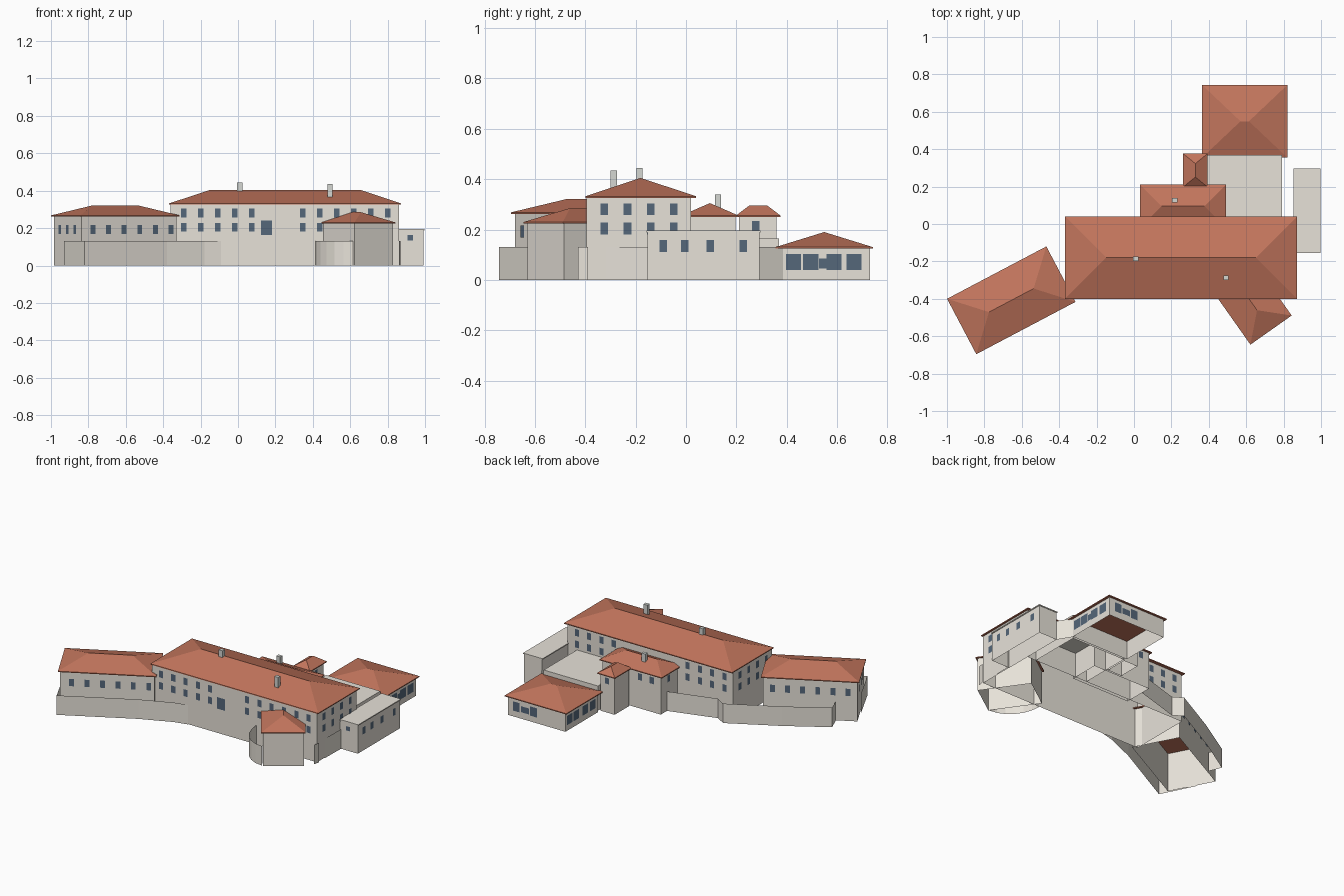
import bpy, bmesh
from math import radians, cos, sin
from mathutils import Vector

cube = bpy.data.objects.get("Cube")
if cube:
    bpy.data.objects.remove(cube, do_unlink=True)


def material(name, rgb):
    m = bpy.data.materials.new(name)
    m.use_nodes = True
    m.diffuse_color = (*rgb, 1)
    m.node_tree.nodes["Principled BSDF"].inputs["Base Color"].default_value = (*rgb, 1)
    return m


WALL = material("pale plaster", (0.81, 0.77, 0.70))
TILE = material("terracotta tile", (0.54, 0.178, 0.108))
GLASS = material("blue grey glass", (0.09, 0.135, 0.195))
STONE = material("chimney stone", (0.66, 0.68, 0.65))


def finish(name, bm, mat):
    mesh = bpy.data.meshes.new(name)
    bm.to_mesh(mesh)
    bm.free()
    mesh.materials.append(mat)
    ob = bpy.data.objects.new(name, mesh)
    bpy.context.collection.objects.link(ob)
    return ob


def rect(cx, cy, length, width, angle=0):
    """Corners of a rotated rectangle, counter-clockwise from local front left."""
    a = radians(angle)
    out = []
    for sx, sy in ((-1, -1), (1, -1), (1, 1), (-1, 1)):
        x, y = sx * length / 2, sy * width / 2
        out.append((cx + x * cos(a) - y * sin(a), cy + x * sin(a) + y * cos(a)))
    return out


def sheet(name, path, height, closed=False, top=False):
    """Upright walls along a path, open underneath."""
    bm = bmesh.new()
    low = [bm.verts.new((x, y, 0)) for x, y in path]
    high = [bm.verts.new((x, y, height)) for x, y in path]
    n = len(path)
    for i in range(n if closed else n - 1):
        j = (i + 1) % n
        bm.faces.new((low[i], low[j], high[j], high[i]))
    if top:
        bm.faces.new(high)
    return finish(name, bm, WALL)


def box(name, centre, size, mat):
    bm = bmesh.new()
    bmesh.ops.create_cube(bm, size=1)
    bmesh.ops.scale(bm, vec=size, verts=bm.verts)
    bmesh.ops.translate(bm, vec=centre, verts=bm.verts)
    return finish(name, bm, mat)


def hip_roof(name, corners, z0, z1, inset):
    """Hipped roof with a thin fascia, its ridge along the first side."""
    bm = bmesh.new()
    base = [bm.verts.new((x, y, z0 - 0.006)) for x, y in corners]
    rim = [bm.verts.new((x, y, z0)) for x, y in corners]
    c = [Vector(p) for p in corners]
    a, b = (c[0] + c[3]) / 2, (c[1] + c[2]) / 2
    step = (b - a).normalized() * inset
    left = bm.verts.new((*(a + step), z1))
    right = bm.verts.new((*(b - step), z1))
    bm.faces.new(base[::-1])
    for i in range(4):
        j = (i + 1) % 4
        bm.faces.new((base[i], base[j], rim[j], rim[i]))
    bm.faces.new((rim[0], rim[1], right, left))
    bm.faces.new((rim[1], rim[2], right))
    bm.faces.new((rim[2], rim[3], left, right))
    bm.faces.new((rim[3], rim[0], left))
    return finish(name, bm, TILE)


def windows(name, p, q, spots, z0, z1, width=0.03):
    """Panes just outside the wall from p to q, at fractions of its length."""
    p, q = Vector(p), Vector(q)
    d = (q - p).normalized()
    normal = Vector((d.y, -d.x))
    bm = bmesh.new()
    for t in spots:
        mid = p.lerp(q, t) + normal * 0.003
        a, b = mid - d * width / 2, mid + d * width / 2
        bm.faces.new([bm.verts.new((*v, z)) for v, z in ((a, z0), (b, z0), (b, z1), (a, z1))])
    return finish(name, bm, GLASS)


def spread(n, a=0.1, b=0.9):
    return [a + (b - a) * i / (n - 1) for i in range(n)]


# Main block
main = rect(0.25, -0.1875, 1.22, 0.415)
sheet("main_walls", main, 0.328, closed=True)
hip_roof("main_roof", rect(0.252, -0.18, 1.24, 0.44), 0.332, 0.405, 0.22)
bays = [0.057 + 0.0745 * i for i in range(13)]
front_bays = bays[:5] + bays[7:]
for floor, z in (("upper", 0.258), ("lower", 0.181)):
    windows(f"main_front_{floor}_windows", main[0], main[1], front_bays, z, z + 0.046)
    windows(f"main_right_{floor}_windows", main[1], main[2], spread(4, 0.17, 0.835), z, z + 0.046)
    windows(f"main_back_{floor}_windows", main[2], main[3], bays[:4] + bays[9:], z, z + 0.046)
    windows(f"main_left_{floor}_windows", main[3], main[0], spread(4, 0.17, 0.84), z, z + 0.046)
windows("main_tall_window", main[0], main[1], [0.42], 0.163, 0.24, 0.058)

# Angled wing on the right-hand side of the model
wing = rect(-0.656, -0.408, 0.575, 0.31, 27.8)
sheet("wing_walls", wing, 0.264, closed=True)
hip_roof("wing_roof", rect(-0.656, -0.408, 0.6, 0.335, 27.8), 0.268, 0.322, 0.165)
windows("wing_front_windows", wing[0], wing[1], spread(6, 0.12, 0.94), 0.168, 0.216)
windows("wing_back_windows", wing[2], wing[3], spread(6, 0.1, 0.9), 0.168, 0.216)
windows("wing_end_windows", wing[3], wing[0], spread(3, 0.22, 0.78), 0.168, 0.216)

# Angled front pavilion
sheet("pavilion_walls", rect(0.629, -0.42, 0.335, 0.25, 125.2), 0.226, closed=True)
hip_roof("pavilion_roof", rect(0.629, -0.42, 0.36, 0.27, 125.2), 0.23, 0.285, 0.13)

# Rear annex
annex = rect(0.263, 0.0975, 0.43, 0.2)
sheet("annex_walls", annex, 0.251, closed=True)
hip_roof("annex_roof", rect(0.263, 0.095, 0.46, 0.23), 0.255, 0.305, 0.115)
windows("annex_back_windows", annex[2], annex[3], [0.65, 0.85], 0.19, 0.235)
windows("annex_left_window", annex[3], annex[0], [0.4], 0.19, 0.235)

# Small stair tower
tower = rect(0.328, 0.285, 0.15, 0.105, 90)
sheet("tower_walls", tower, 0.251, closed=True)
hip_roof("tower_roof", rect(0.328, 0.287, 0.178, 0.13, 90), 0.255, 0.295, 0.053)
windows("tower_side_window", tower[0], tower[1], [0.45], 0.193, 0.233)
windows("tower_back_window", tower[1], tower[2], [0.5], 0.193, 0.233)

# Flat-roofed link to the rear hall
sheet("link_block", rect(0.592, 0.195, 0.4, 0.35), 0.165, closed=True, top=True)

# Rear hall
hall = rect(0.592, 0.5575, 0.425, 0.345)
sheet("hall_walls", hall, 0.125, closed=True)
hip_roof("hall_roof", rect(0.592, 0.549, 0.455, 0.388), 0.13, 0.19, 0.205)
panes = [0.12, 0.32, 0.59, 0.82]
windows("hall_right_windows", hall[1], hall[2], panes, 0.04, 0.102, 0.06)
windows("hall_right_small_window", hall[1], hall[2], [0.46], 0.045, 0.085, 0.03)
windows("hall_left_windows", hall[3], hall[0], panes, 0.04, 0.102, 0.06)
windows("hall_back_windows", hall[2], hall[3], [0.15, 0.45], 0.04, 0.102, 0.05)
windows("hall_back_small_window", hall[2], hall[3], [0.3], 0.045, 0.085, 0.06)

# Side block with a flat capped roof
side = rect(0.925, 0.07, 0.134, 0.445)
sheet("side_walls", side, 0.19, closed=True)
box("side_roof", (0.925, 0.07, 0.192), (0.144, 0.452, 0.007), WALL)
windows("side_windows", side[1], side[2], [0.14, 0.33, 0.56, 0.855], 0.111, 0.158)
windows("side_front_window", side[0], side[1], [0.47], 0.135, 0.163)

# Low garden walls
LOW = 0.13
sheet("front_terrace_wall", [(-0.93, -0.52), (-0.82, -0.742), (-0.38, -0.505),
                             (-0.18, -0.42), (-0.09, -0.398)], LOW)
sheet("rear_terrace_wall", [(0.05, 0.133), (-0.265, 0.04), (-0.33, 0.08),
                            (-0.645, -0.09), (-0.905, -0.25), (-0.87, -0.335)], LOW)
curve = [(0.615 - 0.2 * sin(radians(a)), -0.4 - 0.225 * cos(radians(a)))
         for a in range(90, -1, -15)]
sheet("curved_garden_wall", curve, LOW)
sheet("corner_wall", [(0.862, -0.43), (0.87, -0.39)], LOW)
sheet("side_passage_wall", [(0.865, -0.32), (0.868, -0.145)], LOW)
sheet("rear_passage_wall", [(0.86, 0.29), (0.80, 0.388)], LOW)

# Chimneys
for name, x, y, top in (("ridge", 0.01, -0.185, 0.445), ("front", 0.492, -0.287, 0.435),
                        ("annex", 0.217, 0.127, 0.34)):
    box(f"{name}_chimney", (x, y, top - 0.045), (0.029, 0.024, 0.09), STONE)
